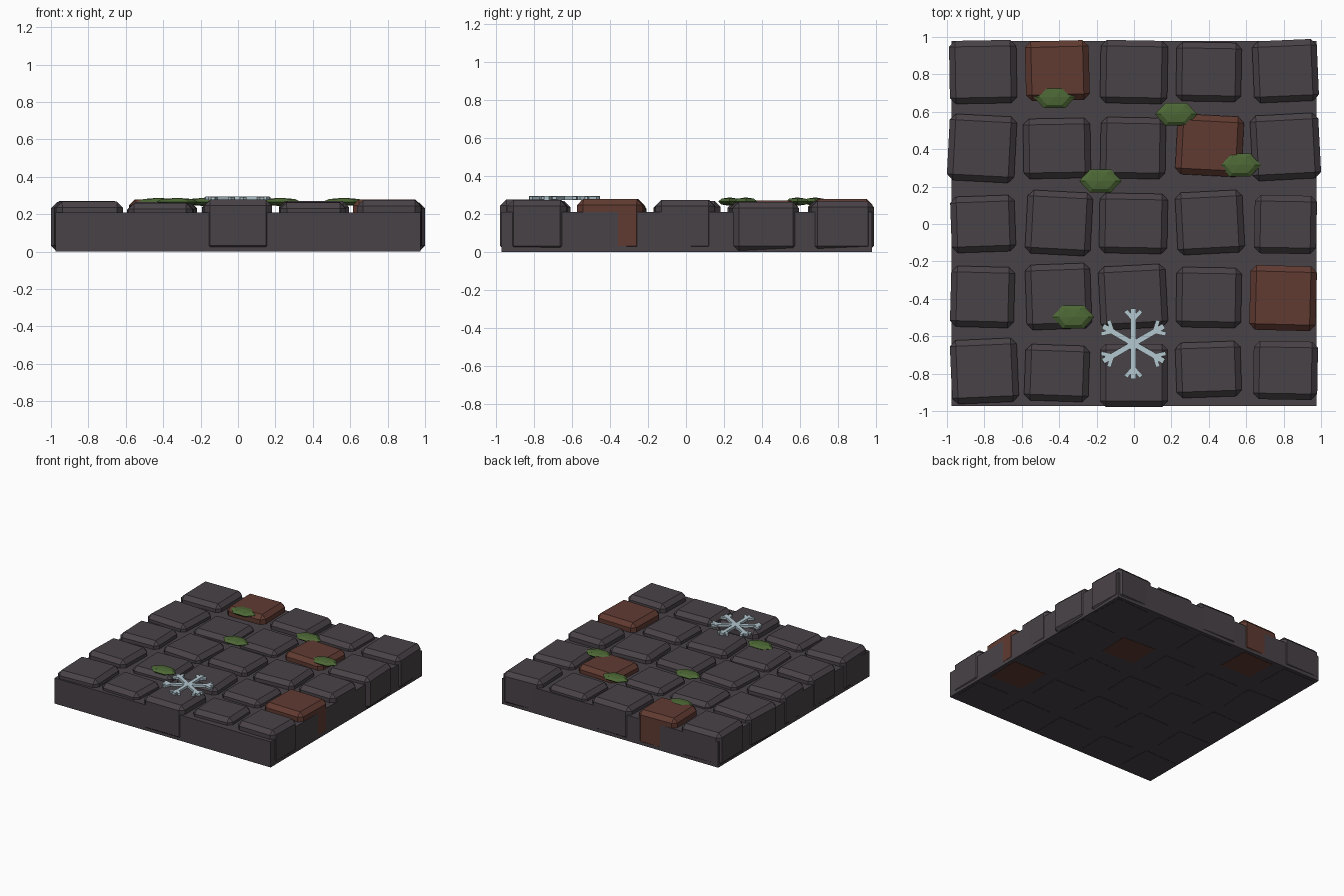
import bpy, bmesh, math
from mathutils import Matrix, Vector

if "Cube" in bpy.data.objects:
    bpy.data.objects.remove(bpy.data.objects["Cube"])


def material(name, rgb):
    m = bpy.data.materials.new(name)
    m.diffuse_color = (*rgb, 1)
    m.use_nodes = True
    m.node_tree.nodes["Principled BSDF"].inputs["Base Color"].default_value = m.diffuse_color
    return m


STONE = material("dark stone", (0.066, 0.055, 0.063))
RUST = material("rust stone", (0.118, 0.043, 0.031))
MOSS = material("moss green", (0.073, 0.137, 0.036))
ICE = material("pale ice", (0.45, 0.57, 0.63))


def finish(bm, name, mat):
    bmesh.ops.recalc_face_normals(bm, faces=bm.faces)
    me = bpy.data.meshes.new(name)
    bm.to_mesh(me)
    bm.free()
    me.materials.append(mat)
    ob = bpy.data.objects.new(name, me)
    bpy.context.collection.objects.link(ob)
    return ob


def add_box(bm, size, matrix):
    bmesh.ops.create_cube(bm, size=1, matrix=matrix @ Matrix.Diagonal((*size, 1)))


# base slab
bm = bmesh.new()
add_box(bm, (1.951, 1.951, 0.209), Matrix.Translation((0, 0.003, 0.1055)))
finish(bm, "base_slab", STONE)

# paving stones, row by row from the back: centre x, y, overall width, depth, turn, top
ROWS = [
    [(-.807, .813, .364, .342, 1, .27), (-.41, .82, .348, .326, 1.5, .28),
     (0, .813, .364, .342, -1, .27), (.40, .813, .353, .321, -1, .26),
     (.81, .818, .358, .342, 2.5, .27)],
    [(-.813, .404, .374, .369, -3, .265), (-.412, .404, .364, .326, 1, .255),
     (-.005, .406, .353, .332, -1, .26), (.404, .42, .369, .337, -3, .272),
     (.81, .412, .38, .364, 3, .263)],
    [(-.807, 0, .353, .31, 2, .27), (-.401, .005, .364, .353, -3, .265),
     (-.003, .003, .369, .326, -1, .27), (.406, .008, .374, .348, 3, .27),
     (.81, -.003, .337, .316, -1, .275)],
    [(-.81, -.39, .348, .332, -1.5, .27), (-.404, -.388, .358, .358, 2, .26),
     (-.005, -.39, .374, .353, 3, .27), (.40, -.393, .353, .326, -1, .265),
     (.797, -.396, .362, .353, -1.5, .28)],
    [(-.80, -.786, .369, .353, 2.5, .268), (-.412, -.797, .353, .31, -2, .26),
     (0, -.81, .364, .337, 0, .278), (.398, -.778, .358, .305, 2, .262),
     (.81, -.783, .348, .316, -1, .275)],
]
RUSTY = {(0, 1), (1, 3), (3, 4)}
for r, row in enumerate(ROWS):
    for c, (x, y, w, d, turn, top) in enumerate(row):
        a = math.radians(turn)
        slack = 0.27 * abs(math.sin(a))
        bm = bmesh.new()
        add_box(bm, (w - slack, d - slack, top),
                Matrix.Translation((x, y, top / 2)) @ Matrix.Rotation(a, 4, 'Z'))
        bmesh.ops.bevel(bm, geom=bm.edges[:], offset=0.032, segments=1,
                        affect='EDGES', clamp_overlap=True)
        finish(bm, f"paving_stone_{r}_{c}", RUST if (r, c) in RUSTY else STONE)

# flattened moss clumps with six sides
for i, (x, y) in enumerate([(-.425, .68), (.225, .587), (.566, .315), (-.18, .23), (-.325, -.497)]):
    bm = bmesh.new()
    bmesh.ops.create_uvsphere(
        bm, u_segments=6, v_segments=4, radius=1,
        matrix=Matrix.Translation((x, y, .266)) @ Matrix.Diagonal((.113, .07, .022, 1))
        @ Matrix.Rotation(math.radians(30), 4, 'Z'))
    finish(bm, f"moss_clump_{i}", MOSS)

# frost crystal: six arms, each with a forked tip
bm = bmesh.new()
centre = Matrix.Translation((-.003, -.64, .285))


def bar(spin, start, angle, length, width, height):
    m = (centre @ Matrix.Rotation(spin, 4, 'Z') @ Matrix.Translation((start, 0, 0))
         @ Matrix.Rotation(angle, 4, 'Z') @ Matrix.Translation((length / 2, 0, 0)))
    add_box(bm, (length, width, height), m)


for k in range(6):
    spin = math.radians(90 + 60 * k)
    bar(spin, 0, 0, .188, .03, .02)
    for side in (-1, 1):
        bar(spin, .13, side * math.radians(42), .062, .022, .017)
finish(bm, "frost_crystal", ICE)
